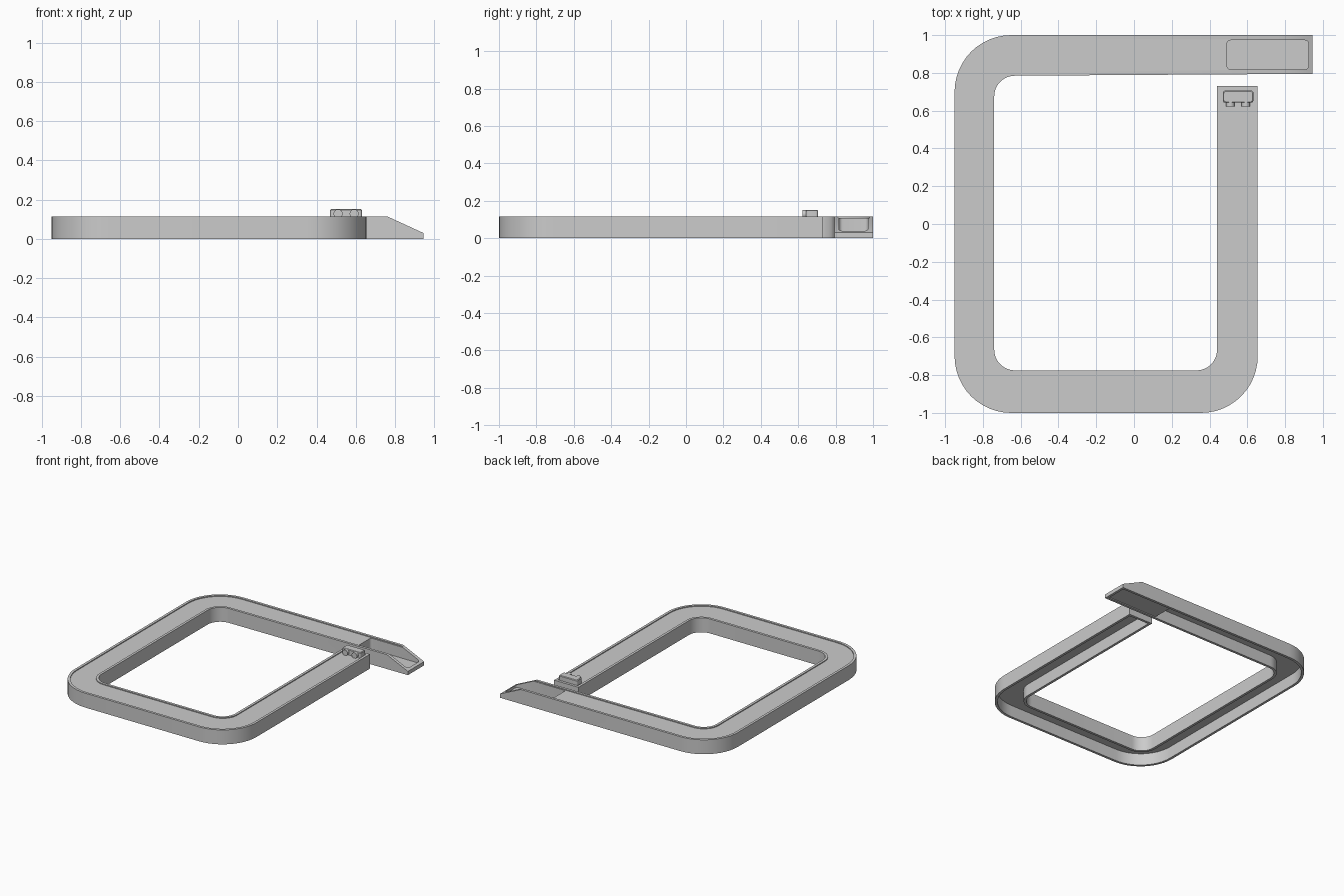
import bpy, bmesh, math

if "Cube" in bpy.data.objects:
    bpy.data.objects.remove(bpy.data.objects["Cube"])


def arc_corner(cx, cy, r, a0, a1, n=12):
    return [(cx + r * math.cos(math.radians(a0 + (a1 - a0) * i / n)),
             cy + r * math.sin(math.radians(a0 + (a1 - a0) * i / n))) for i in range(n + 1)]


def outline(d):
    """Open-ring outline, inset by d."""
    R, r = 0.30 - d, 0.11 + d
    p = [(0.945 - d, 1 - d)]
    p += arc_corner(-0.65, 0.70, R, 90, 180)
    p += arc_corner(-0.65, -0.70, R, 180, 270)
    p += arc_corner(0.355, -0.70, R, 270, 360)
    p += [(0.655 - d, 0.73 - d), (0.44 + d, 0.73 - d)]
    p += arc_corner(0.33, -0.665, r, 0, -90)
    p += arc_corner(-0.63, -0.665, r, 270, 180)
    p += arc_corner(-0.63, 0.675, r, 180, 90)
    p += [(0.945 - d, 0.795 + d)]
    return p


def loft(name, sections):
    """Bridge (points, z) rings in order and cap both ends."""
    bm = bmesh.new()
    rings = [[bm.verts.new((x, y, z)) for x, y in pts] for pts, z in sections]
    n = len(rings[0])
    for a, b in zip(rings, rings[1:]):
        for i in range(n):
            j = (i + 1) % n
            bm.faces.new((a[i], a[j], b[j], b[i]))
    bm.faces.new(rings[0][::-1])
    bm.faces.new(rings[-1])
    bmesh.ops.recalc_face_normals(bm, faces=bm.faces)
    me = bpy.data.meshes.new(name)
    bm.to_mesh(me)
    bm.free()
    ob = bpy.data.objects.new(name, me)
    bpy.context.collection.objects.link(ob)
    return ob


def rounded_rect(x0, x1, y0, y1, r):
    return (arc_corner(x1 - r, y1 - r, r, 0, 90, 5) + arc_corner(x0 + r, y1 - r, r, 90, 180, 5)
            + arc_corner(x0 + r, y0 + r, r, 180, 270, 5) + arc_corner(x1 - r, y0 + r, r, 270, 360, 5))


def rect(x0, x1, y0, y1):
    return [(x0, y0), (x1, y0), (x1, y1), (x0, y1)]


def boolean(ob, tool, op):
    tool.hide_render = True
    m = ob.modifiers.new(op, 'BOOLEAN')
    m.object, m.operation, m.solver = tool, op, 'EXACT'
    bpy.context.view_layer.objects.active = ob
    bpy.ops.object.modifier_apply(modifier=m.name)
    bpy.data.objects.remove(tool)


def smooth(ob):
    bpy.ops.object.select_all(action='DESELECT')
    ob.select_set(True)
    bpy.context.view_layer.objects.active = ob
    bpy.ops.object.shade_smooth_by_angle(angle=math.radians(30))


# Hollow frame: side walls with a thin web just below the top rim
rim, inner = outline(0), outline(0.02)
frame = loft("frame", [(inner, 0.095), (inner, 0), (rim, 0),
                       (rim, 0.115), (inner, 0.115), (inner, 0.108)])

# Tip: solid insert, rounded pocket, sloping top
boolean(frame, loft("tip_insert", [(rect(0.475, 0.935, 0.805, 0.99), 0.008),
                                   (rect(0.475, 0.935, 0.805, 0.99), 0.104)]), 'UNION')
pocket = rounded_rect(0.492, 0.925, 0.818, 0.973, 0.02)
boolean(frame, loft("pocket_cutter", [(pocket, 0.02), (pocket, 0.3)]), 'DIFFERENCE')
wedge = loft("slope_cutter", [(rect(0, 1, 0, 1), 0), (rect(0, 1, 0, 1), 1)])
s = (0.115 - 0.03) / (0.945 - 0.76)
for v in wedge.data.vertices:
    x = 0.74 if v.co.x < 0.5 else 1.0
    z = 0.115 - s * (x - 0.76) if v.co.z < 0.5 else 0.3
    v.co = (x, 0.76 if v.co.y < 0.5 else 1.05, z)
boolean(frame, wedge, 'DIFFERENCE')
smooth(frame)

# Connector block on the free end of the right arm
block_pts = rounded_rect(0.47, 0.632, 0.642, 0.706, 0.012)
block_top = rounded_rect(0.475, 0.627, 0.647, 0.701, 0.010)
smooth(loft("connector_block", [(block_pts, 0.10), (block_pts, 0.147), (block_top, 0.152)]))

# Two round pegs facing the front
for side in (-1, 1):
    bpy.ops.mesh.primitive_cylinder_add(vertices=32, radius=0.023, depth=0.04,
                                        location=(0.551 + side * 0.041, 0.642, 0.128),
                                        rotation=(math.pi / 2, 0, 0))
    peg = bpy.context.object
    peg.name = "peg_left" if side < 0 else "peg_right"
    smooth(peg)
